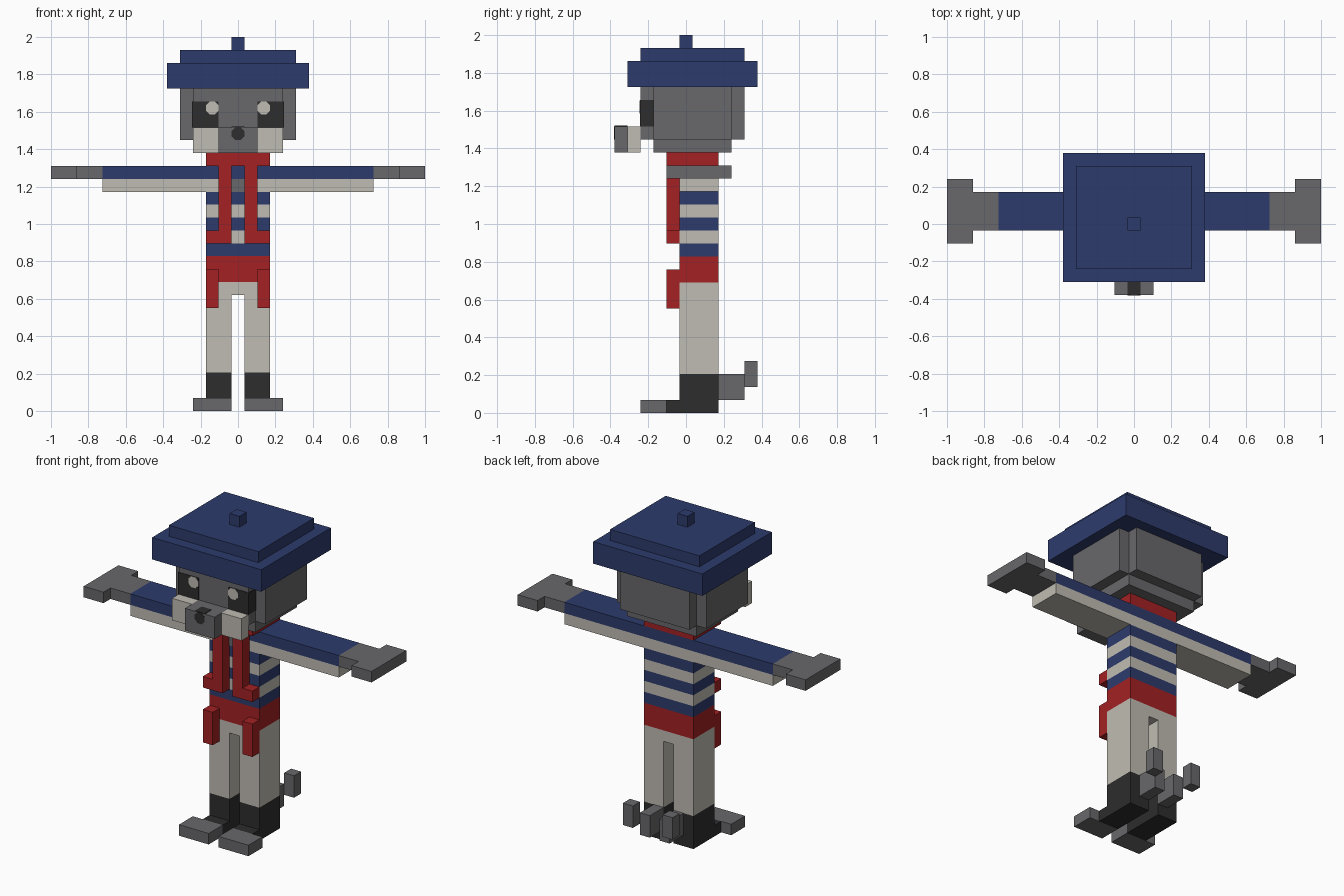
import bpy, bmesh, math
from mathutils import Matrix

cube = bpy.data.objects.get("Cube")
if cube:
    bpy.data.objects.remove(cube, do_unlink=True)

U = 2 / 29          # one block of the model's grid
THIN = 0.05         # plate thickness, in blocks


def material(name, r, g, b):
    lin = [((c / 255 + 0.055) / 1.055) ** 2.4 for c in (r, g, b)] + [1.0]
    m = bpy.data.materials.new(name)
    m.use_nodes = True
    m.diffuse_color = lin
    m.node_tree.nodes["Principled BSDF"].inputs["Base Color"].default_value = lin
    return m


GREY = material("fur grey", 104, 103, 106)
CREAM = material("cream", 192, 188, 179)
BLUE = material("navy blue", 45, 59, 108)
RED = material("scarf red", 163, 33, 36)
BLACK = material("charcoal", 45, 45, 45)


def finish(name, bm, mats):
    bmesh.ops.recalc_face_normals(bm, faces=bm.faces)
    mesh = bpy.data.meshes.new(name)
    bm.to_mesh(mesh)
    bm.free()
    for m in mats:
        mesh.materials.append(m)
    ob = bpy.data.objects.new(name, mesh)
    bpy.context.collection.objects.link(ob)
    return ob


def box(name, x, y, z, mat, bands=()):
    """Box from (min, max) ranges in blocks; bands = (height, material) going up."""
    bm = bmesh.new()
    bmesh.ops.create_cube(bm, size=1)
    for v in bm.verts:
        v.co = [(r[0] if c < 0 else r[1]) * U for c, r in zip(v.co, (x, y, z))]
    for h, _ in bands:
        bmesh.ops.bisect_plane(bm, geom=bm.verts[:] + bm.edges[:] + bm.faces[:],
                               plane_co=(0, 0, h * U), plane_no=(0, 0, 1))
    mats = [mat] + list(dict.fromkeys(m for _, m in bands if m != mat))
    for f in bm.faces:
        for h, m in bands:
            if f.calc_center_median().z > h * U:
                f.material_index = mats.index(m)
    return finish(name, bm, mats)


def pair(name, x, y, z, mat, bands=()):
    """A left (+x) and a right (-x) copy of a box."""
    box("left_" + name, x, y, z, mat, bands)
    box("right_" + name, (-x[1], -x[0]), y, z, mat, bands)


def octagon(name, x, y, z, mat):
    """Thin eight-sided plate, one block wide, facing the front."""
    bm = bmesh.new()
    turn = Matrix.Rotation(math.pi / 2, 4, 'X') @ Matrix.Rotation(math.pi / 8, 4, 'Z')
    bmesh.ops.create_cone(bm, cap_ends=True, segments=8, radius1=0.54 * U,
                          radius2=0.54 * U, depth=THIN * U,
                          matrix=Matrix.Translation((x * U, y * U, z * U)) @ turn)
    finish(name, bm, [mat])


# Hat
box("hat_brim", (-5.5, 5.5), (-4.5, 5.5), (25, 27), BLUE)
box("hat_crown", (-4.5, 4.5), (-3.5, 4.5), (27, 28), BLUE)
box("hat_button", (-.5, .5), (-.5, .5), (28, 29), BLUE)

# Head
box("head", (-3.5, 3.5), (-3.5, 4.5), (21, 25), GREY)
box("jaw", (-3.5, 3.5), (-2.5, 3.5), (20, 21), GREY)
pair("head_side", (3.5, 4.5), (-2.5, 3.5), (21, 25), GREY)
box("muzzle", (-1.5, 1.5), (-5.5, -3.5), (20, 22), GREY)
pair("cheek", (1.5, 3.5), (-4.5, -3.5), (20, 22), CREAM)

# Eyes and nose
pair("eye_patch", (1.5, 3.5 + THIN), (-3.5 - THIN, -2.5), (22, 24), BLACK)
for side, s in (("left", 1), ("right", -1)):
    octagon(side + "_eye", s * 2, -3.5 - THIN, 23.5, CREAM)
octagon("nose_front", 0, -5.5, 21.5, BLACK)
box("nose_top", (-.5, .5), (-5.5, -4.5), (22, 22 + THIN), BLACK)

# Striped shirt and shorts
stripes = [(h, BLUE if h % 2 == 0 else CREAM) for h in range(12, 19)]
box("torso", (-2.5, 2.5), (-.5, 2.5), (10, 19), RED, stripes)
box("chest_patch", (-.5, .5), (-.5 - THIN, -.5), (17, 18), GREY)
pair("hip_flap", (1.5, 2.5), (-1.5, -.5), (8, 11), RED)

# Scarf
box("scarf_collar", (-2.5, 2.5), (-1.5, 2.5), (19, 20), RED)
pair("scarf_strap", (.5, 1.5), (-1.5, -.5), (13, 19), RED)
pair("scarf_end", (1.5, 2.5), (-1.5, -.5), (13, 14), RED)

# Arms and hands
pair("arm", (2.5, 10.5), (-.5, 2.5), (17, 19), CREAM, [(18, BLUE)])
pair("wrist", (10.5, 12.5), (-.5, 2.5), (18, 19), GREY)
pair("hand", (12.5, 14.5), (-1.5, 3.5), (18, 19), GREY)

# Legs, boots and feet
pair("leg", (.5, 2.5), (-.5, 2.5), (0, 10), BLACK, [(3, CREAM)])
box("crotch", (-.5, .5), (-.5, 2.5), (9, 10), CREAM)
pair("boot_toe", (.5, 2.5), (-1.5, -.5), (0, 1), BLACK)
pair("foot", (.5, 3.5), (-3.5, -1.5), (0, 1), GREY)

# Heel spurs
pair("spur_base", (.5, 1.5), (2.5, 4.5), (1, 3), GREY)
pair("spur_tip", (1.5, 2.5), (4.5, 5.5), (2, 4), GREY)
